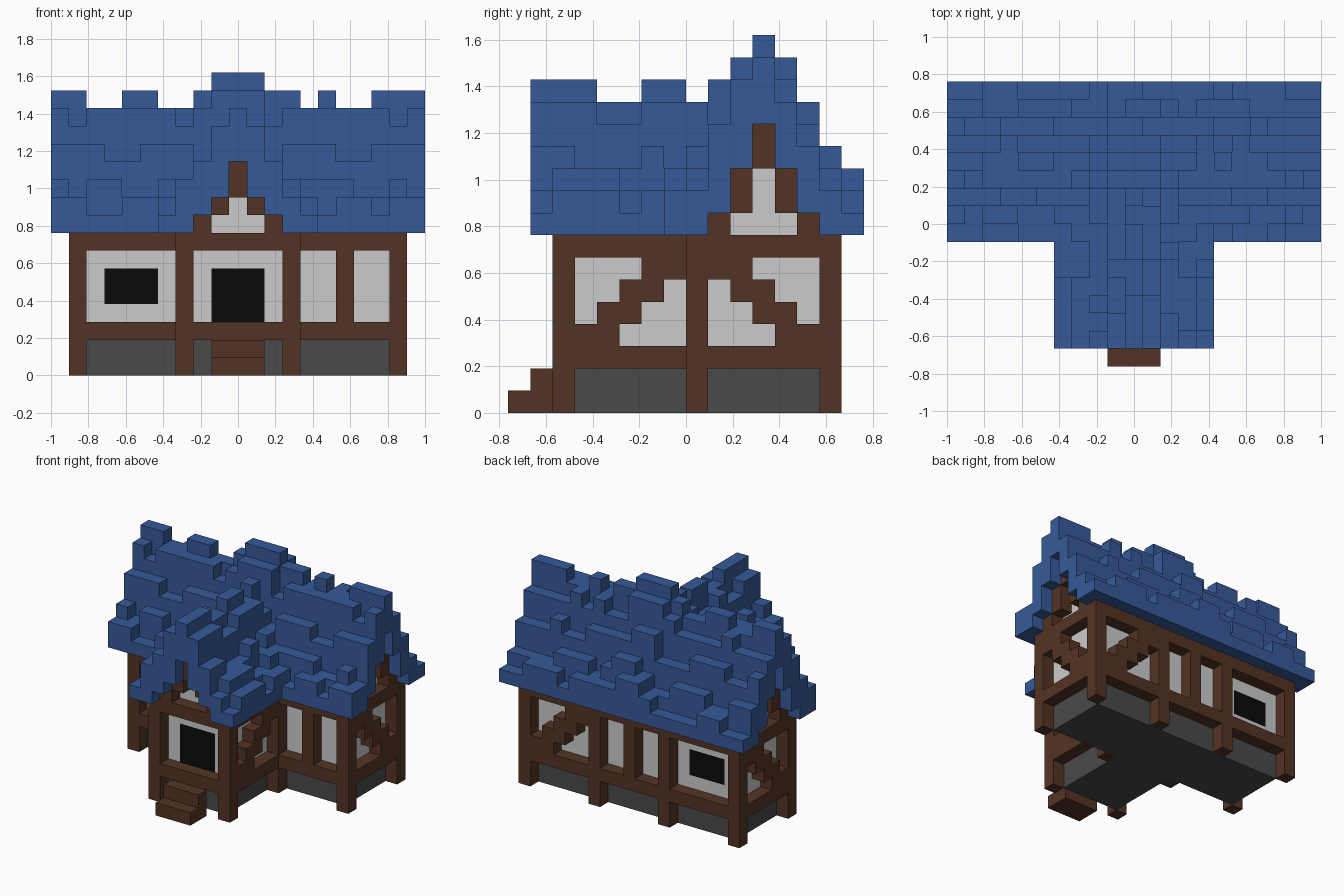
import bpy, bmesh, random

if "Cube" in bpy.data.objects:
    bpy.data.objects.remove(bpy.data.objects["Cube"])
random.seed(4)

U = 2 / 21                      # block size
OX, OY = -1.0, -8 * U           # corner of the block grid
cells = {}                      # (i, j, k) -> part name


def mat(name, rgb):
    m = bpy.data.materials.new(name)
    m.diffuse_color = (*rgb, 1)
    m.use_nodes = True
    m.node_tree.nodes["Principled BSDF"].inputs["Base Color"].default_value = m.diffuse_color
    return m


blue = mat("roof blue", (0.037, 0.102, 0.318))
brown = mat("timber brown", (0.087, 0.034, 0.018))
white = mat("plaster white", (0.60, 0.60, 0.60))
grey = mat("stone grey", (0.067, 0.067, 0.067))
black = mat("opening black", (0.003, 0.003, 0.003))

PARTS = {"foundation": grey, "plaster_walls": white, "windows": black, "door": black,
         "posts": brown, "beams": brown, "braces": brown, "steps": brown,
         "gable_trim": brown, "main_roof": blue, "wing_roof": blue}


def box(part, i, j, k, keep=False):
    """Fill an inclusive block range; keep=True leaves filled blocks alone."""
    for a in range(i[0], i[1] + 1):
        for b in range(j[0], j[1] + 1):
            for c in range(k[0], k[1] + 1):
                if not (keep and (a, b, c) in cells):
                    cells[a, b, c] = part


# stone base and plaster core of the main house and the front wing
for i, j in (((2, 18), (9, 13)), ((8, 12), (3, 9))):
    box("foundation", i, j, (0, 1))
    box("plaster_walls", i, j, (2, 7))

# horizontal beams round both bodies
for k in (2, 7):
    for j in (8, 14):
        box("beams", (1, 19), (j, j), (k, k))
    for i in (1, 19):
        box("beams", (i, i), (8, 14), (k, k))
    for i in (7, 13):
        box("beams", (i, i), (2, 8), (k, k))
    box("beams", (7, 13), (2, 2), (k, k))
# the wing opens into the house behind the front beam
box("plaster_walls", (8, 12), (8, 8), (2, 7))

# posts
for i in (1, 7, 13, 19):
    for j in (8, 14):
        box("posts", (i, i), (j, j), (0, 7))
for i in (7, 13):
    box("posts", (i, i), (2, 2), (0, 7))
# short studs
box("posts", (16, 16), (8, 8), (3, 6))
box("posts", (10, 10), (14, 14), (3, 6))


# stepped diagonal braces, two blocks per course
def brace(axis, plane, start, rising):
    for r in range(4):
        for c in (r, r + 1):
            p = start + (c if rising else 4 - c)
            cells[(plane, p, 3 + r) if axis == "y" else (p, plane, 3 + r)] = "braces"


brace("y", 7, 3, True)
brace("y", 13, 3, True)
brace("y", 19, 9, False)
brace("y", 1, 9, True)
brace("x", 14, 14, False)

# windows, door and steps
for j in (9, 13):
    box("windows", (3, 5), (j, j), (4, 5))
box("door", (9, 11), (3, 3), (3, 5))
box("steps", (9, 11), (0, 0), (0, 0))
box("steps", (9, 11), (1, 1), (0, 1))


# shingle rows: runs of blocks with alternating height
def shingles(n):
    out, up = [], random.randint(0, 1)
    while len(out) < n:
        out += [up] * random.randint(1, 4)
        up = 1 - up
    return out[:n]


def row(text):
    return [int(c) for c in text]


# main roof: underside and top height by distance from the ridge
LOW, TOP = (13, 11, 9, 8, 8), (15, 14, 12, 10, 9)
FRONT = {11: "110011001111110100111", 10: "101111101111011111101",
         9: "111001110111011100111", 8: "101100110111001110010",
         7: "110011110111111011011"}
for j in range(7, 16):
    d = abs(j - 11)
    lifts = row(FRONT[j]) if j in FRONT else shingles(21)
    for i, up in enumerate(lifts):
        if 9 <= i <= 11 and j >= 10:      # raised strip in the middle
            up += 1
        box("main_roof", (i, i), (j, j), (LOW[d], TOP[d] + up - 1))

# wing roof, running back into the main ridge
WLOW, WTOP = (12, 10, 9, 8, 8), (14, 13, 11, 10, 9)
for i in range(6, 15):
    d = abs(i - 10)
    lifts = row("11100110100") if d == 0 else shingles(11)
    for n, up in enumerate(lifts):
        box("wing_roof", (i, i), (1 + n, 1 + n), (WLOW[d], WTOP[d] + up - 1), keep=True)

# attic infill behind the gables
for d in (-2, -1, 0, 1, 2):
    box("plaster_walls", (2, 18), (11 + d, 11 + d), (8, LOW[abs(d)] - 1), keep=True)
    box("plaster_walls", (10 + d, 10 + d), (3, 11), (8, WLOW[abs(d)] - 1), keep=True)

# gable trim following the roof slope
for s in (-1, 1):
    for i in (1, 19):
        box("gable_trim", (i, i), (11 + 2 * s, 11 + 2 * s), (8, 8))
        box("gable_trim", (i, i), (11 + s, 11 + s), (9, 10))
    box("gable_trim", (10 + 2 * s, 10 + 2 * s), (2, 2), (8, 8))
    box("gable_trim", (10 + s, 10 + s), (2, 2), (9, 9))
for i in (1, 19):
    box("gable_trim", (i, i), (11, 11), (11, 12))
box("gable_trim", (10, 10), (2, 2), (10, 11))

# turn every part into a mesh, keeping only exposed block sides
for part, material in PARTS.items():
    bm = bmesh.new()
    for cell in [c for c, p in cells.items() if p == part]:
        for axis in range(3):
            for side in (0, 1):
                near = list(cell)
                near[axis] += 2 * side - 1
                if tuple(near) in cells:
                    continue
                ring = []
                for a, b in ((0, 0), (1, 0), (1, 1), (0, 1)):
                    p = list(cell)
                    p[axis] += side
                    p[(axis + 1) % 3] += a
                    p[(axis + 2) % 3] += b
                    ring.append(bm.verts.new((OX + p[0] * U, OY + p[1] * U, p[2] * U)))
                bm.faces.new(ring if side else ring[::-1])
    bmesh.ops.remove_doubles(bm, verts=bm.verts, dist=1e-4)
    me = bpy.data.meshes.new(part)
    bm.to_mesh(me)
    bm.free()
    me.materials.append(material)
    bpy.context.collection.objects.link(bpy.data.objects.new(part, me))
